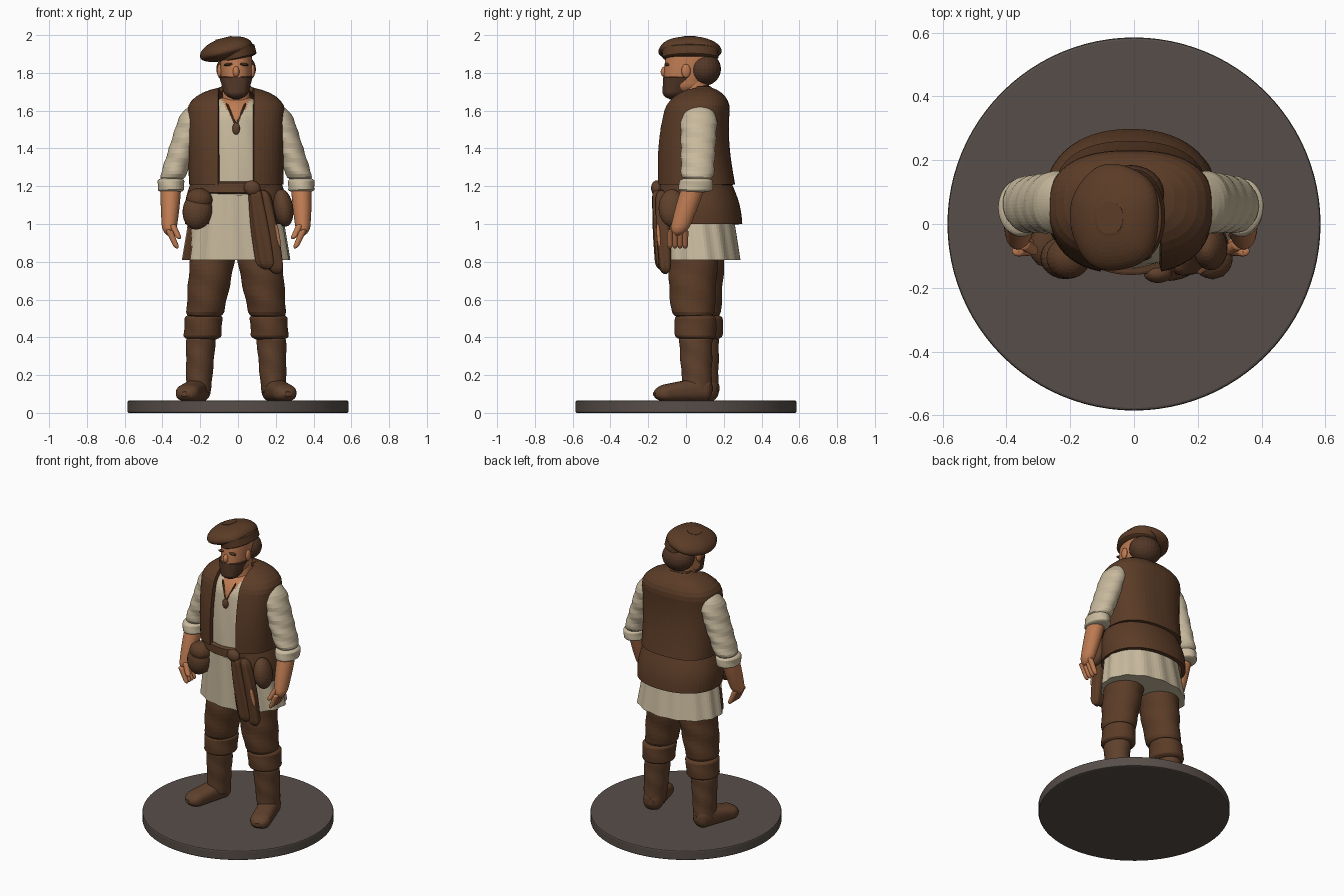
import bpy, bmesh, math
from mathutils import Matrix, Vector

cube = bpy.data.objects.get("Cube")
if cube:
    bpy.data.objects.remove(cube, do_unlink=True)


def material(name, *rgb):
    mat = bpy.data.materials.new(name)
    mat.use_nodes = True
    mat.diffuse_color = (*rgb, 1)
    mat.node_tree.nodes["Principled BSDF"].inputs["Base Color"].default_value = (*rgb, 1)
    return mat


BROWN = material("dark brown cloth", .105, .045, .02)
LEATHER = material("boot leather", .115, .052, .025)
HAIR = material("dark brown hair", .085, .038, .02)
CREAM = material("cream linen", .58, .49, .34)
SKIN = material("tan skin", .52, .2, .085)
STONE = material("grey brown stand", .095, .076, .066)
MIDDLE = Vector((-.01, 0, 0))  # the body stands slightly off centre
parts = []


def add(name, mesh_data, *mats):
    mesh = bpy.data.meshes.new(name)
    mesh_data.to_mesh(mesh)
    mesh_data.free()
    for mat in mats:
        mesh.materials.append(mat)
    part = bpy.data.objects.new(name, mesh)
    bpy.context.collection.objects.link(part)
    parts.append(part)
    return part


def rounding(distance, reach):
    """Scale that closes an end of a tube over the given share of its length."""
    if distance >= reach:
        return 1
    return max(.3, math.sqrt(1 - (1 - distance / reach) ** 2))


def tube(name, mats, bottom, top, low, high=None, bulge=0, bow=0, soft=(.1, .1), power=2,
         fold=(0, 0, 0), gap=0, place=Matrix.Translation(MIDDLE), rule=None, sides=48, steps=24):
    """Tapered tube from bottom to top; low and high are the end radii, gap opens the front."""
    bm = bmesh.new()
    bottom, top, low = Vector(bottom), Vector(top), Vector(low)
    high = Vector(high) if high else low
    amount, along, around = fold
    rows = []
    for i in range(steps + 1):
        t = (1 - math.cos(math.pi * i / steps)) / 2
        arch = math.sin(math.pi * t)
        centre = bottom.lerp(top, t) + Vector((0, bow * arch, 0))
        radii = low.lerp(high, t) * (1 + bulge * arch) * rounding(t, soft[0]) * rounding(1 - t, soft[1])
        start = math.asin(min(.95, (gap / radii.x) ** (power / 2))) if gap else 0
        row = []
        for j in range(sides + 1 if gap else sides):
            angle = start + 2 * (math.pi - start) * j / sides
            s, c = math.sin(angle), -math.cos(angle)
            wave = 1 + amount * math.sin(along * centre.z + around * angle)
            offset = Vector((math.copysign(abs(s) ** (2 / power), s) * radii.x,
                             math.copysign(abs(c) ** (2 / power), c) * radii.y, 0))
            row.append(bm.verts.new(place @ (centre + offset * wave)))
        rows.append(row)
    for lower, upper in zip(rows, rows[1:]):
        for j in range(sides):
            k = (j + 1) % len(lower)
            bm.faces.new((lower[j], lower[k], upper[k], upper[j]))
    if not gap:
        bm.faces.new(reversed(rows[0]))
        bm.faces.new(rows[-1])
    if rule:
        for face in bm.faces:
            face.material_index = int(rule(face.calc_center_median()))
    part = add(name, bm, *mats)
    if gap:
        solid = part.modifiers.new("cloth thickness", "SOLIDIFY")
        solid.thickness, solid.offset = .025, -1


def ball(name, mat, centre, radii, tilt=0):
    bm = bmesh.new()
    shape = (Matrix.Translation(Vector(centre) + MIDDLE) @ Matrix.Rotation(tilt, 4, "Y")
             @ Matrix.Diagonal((*radii, 1)))
    bmesh.ops.create_uvsphere(bm, u_segments=24, v_segments=16, radius=1, matrix=shape)
    add(name, bm, mat)


# Round stand
bm = bmesh.new()
bmesh.ops.create_cone(bm, cap_ends=True, segments=96, radius1=.585, radius2=.585, depth=.065,
                      matrix=Matrix.Translation((0, 0, .0325)))
rim = add("stand", bm, STONE).modifiers.new("soft rim", "BEVEL")
rim.width, rim.segments, rim.limit_method = .008, 2, "ANGLE"

for s, label in ((1, "left_"), (-1, "right_")):
    # Boots and baggy trousers; the right leg stands a little further back
    back = .0 if s > 0 else .035
    tube(label + "boot_shaft", [LEATHER], bottom=(s * .2, back + .06, .09), top=(s * .185, back + .05, .42),
         low=(.065, .075), high=(.08, .09), fold=(.02, 50, 2))
    heading = (Matrix.Translation(MIDDLE + Vector((s * .2, back + .07, 0)))
               @ Matrix.Rotation(s * .3, 4, "Z") @ Matrix.Rotation(math.pi / 2, 4, "X"))
    tube(label + "boot_foot", [LEATHER], bottom=(0, .13, -.07), top=(0, .1, .25),
         low=(.06, .07), high=(.065, .04), soft=(.15, .2), power=2.5, place=heading)
    tube(label + "trouser_cuff", [BROWN], bottom=(s * .18, back + .05, .38), top=(s * .17, back + .05, .53),
         low=(.1, .11), soft=(.2, .2), fold=(.02, 45, 2))
    tube(label + "trouser_leg", [BROWN], bottom=(s * .17, back + .04, .49), top=(s * .11, back + .05, .92),
         low=(.095, .11), high=(.12, .13), bulge=.05, bow=-.01, fold=(.02, 45, 2))

    # Rolled sleeves
    tube(label + "sleeve", [CREAM], bottom=(s * .345, .06, 1.22), top=(s * .2, .07, 1.64),
         low=(.068, .085), high=(.08, .1), soft=(.1, .25), fold=(.03, 75, 2))
    tube(label + "sleeve_cuff", [CREAM], bottom=(s * .345, .05, 1.165), top=(s * .345, .055, 1.25),
         low=(.07, .09), soft=(.2, .3), fold=(.02, 75, 2))

    # Forearms and hands
    tube(label + "forearm", [SKIN], bottom=(s * .355, -.045, .94), top=(s * .345, .04, 1.2),
         low=(.035, .045), high=(.054, .062), bulge=.08, soft=(.2, .1))
    for finger in range(4):
        y = finger * .027 - .085
        tube(label + "finger", [SKIN], bottom=(s * .312, y, .87), top=(s * .357, y, .97),
             low=(.014, .014), high=(.02, .017), soft=(.2, .1), sides=16)
    tube(label + "thumb", [SKIN], bottom=(s * .3, -.085, .92), top=(s * .34, -.06, 1),
         low=(.015, .016), high=(.02, .02), soft=(.2, .1), sides=16)

    # Ears, brows and neck cords
    ball(label + "ear", SKIN, (s * .087, 0, 1.81), (.014, .024, .036))
    ball(label + "brow", HAIR, (s * .038, -.1, 1.845), (.028, .014, .008), tilt=s * .15)
    tube(label + "neck_cord", [LEATHER], bottom=(0, -.115, 1.52), top=(s * .05, -.08, 1.64),
         low=(.006, .006), sides=8)

# Shirt, with skin showing at the open neck, and its skirt
tube("shirt", [CREAM, SKIN], bottom=(0, .04, 1.15), top=(0, .035, 1.68), low=(.22, .18), high=(.18, .125),
     bow=-.01, soft=(0, .25), fold=(.01, 12, 10), sides=96, steps=40,
     rule=lambda p: p.y < .08 and abs(p.x - MIDDLE.x) < (p.z - 1.53) * .6)
tube("shirt_skirt", [CREAM, BROWN], bottom=(0, .075, .81), top=(0, .045, 1.2), low=(.285, .21), high=(.22, .18),
     soft=(0, 0), fold=(.018, 3, 14), sides=96,
     rule=lambda p: p.x < -.245 and p.y < .03 and p.z < 1)

# Sleeveless vest: open front, with a flared tail
tube("vest", [BROWN], bottom=(0, .052, 1.21), top=(0, .08, 1.73), low=(.25, .208), high=(.26, .165),
     bow=-.025, soft=(0, .25), power=2.5, gap=.095)
tube("vest_tail", [BROWN], bottom=(0, .078, 1), top=(0, .05, 1.22), low=(.27, .22), high=(.24, .19),
     bulge=.06, soft=(0, 0), power=2.2, gap=.15)

# Belt, pouches and hanging sash
tube("belt", [LEATHER], bottom=(0, .04, 1.15), top=(0, .04, 1.235), low=(.235, .2), soft=(.2, .2))
ball("belt_knot", LEATHER, (.085, -.155, 1.19), (.045, .03, .04), tilt=.3)
ball("right_pouch", LEATHER, (-.205, -.105, 1.07), (.078, .068, .1), tilt=.15)
ball("right_pouch_flap", BROWN, (-.195, -.105, 1.13), (.07, .066, .06), tilt=.15)
ball("left_pouch", LEATHER, (.25, -.075, 1.085), (.052, .07, .1), tilt=-.15)
tube("sash_front", [BROWN], bottom=(.16, -.135, .76), top=(.1, -.15, 1.19), low=(.045, .025), high=(.035, .03),
     bulge=.2, fold=(.1, 4, 5))
tube("sash_back", [BROWN], bottom=(.215, -.11, .735), top=(.14, -.13, 1.18), low=(.038, .03),
     bulge=.3, fold=(.1, 5, 4))
tube("sash_lining", [SKIN], bottom=(.23, -.14, .88), top=(.21, -.15, 1), low=(.01, .01), soft=(.3, .3), sides=12)

# Neck, head and face
tube("neck", [SKIN], bottom=(0, .03, 1.58), top=(0, .05, 1.78), low=(.08, .08), high=(.065, .075))
tube("head", [SKIN], bottom=(0, -.02, 1.68), top=(0, .03, 1.93), low=(.07, .1), high=(.085, .13),
     bulge=.06, soft=(.25, .2), power=2.2)
ball("nose", SKIN, (0, -.11, 1.805), (.018, .024, .03))
tube("beard", [HAIR], bottom=(0, -.07, 1.66), top=(0, -.03, 1.785), low=(.055, .055), high=(.09, .09),
     soft=(.3, .05), power=2.2, fold=(.012, 30, 9))
ball("hair", HAIR, (0, .095, 1.82), (.105, .09, .088))
ball("pendant", LEATHER, (0, -.12, 1.505), (.02, .014, .032))

# Soft cap, drooping to the right
pivot = Matrix.Translation((-.05, 0, 1.92))
droop = pivot @ Matrix.Rotation(-.24, 4, "Y") @ pivot.inverted() @ Matrix.Translation(MIDDLE)
tube("cap_band", [BROWN], bottom=(0, .025, 1.855), top=(0, .02, 1.93), low=(.1, .148), soft=(.2, .2), place=droop)
tube("cap_crown", [BROWN], bottom=(-.05, .02, 1.87), top=(-.05, .02, 1.99), low=(.143, .167),
     soft=(.4, .6), power=2.2, fold=(.018, 15, 5), place=droop)

# Smooth shading with sharp hems
for item in bpy.context.view_layer.objects:
    item.select_set(item in parts)
bpy.context.view_layer.objects.active = parts[0]
bpy.ops.object.shade_smooth_by_angle(angle=math.radians(45))
